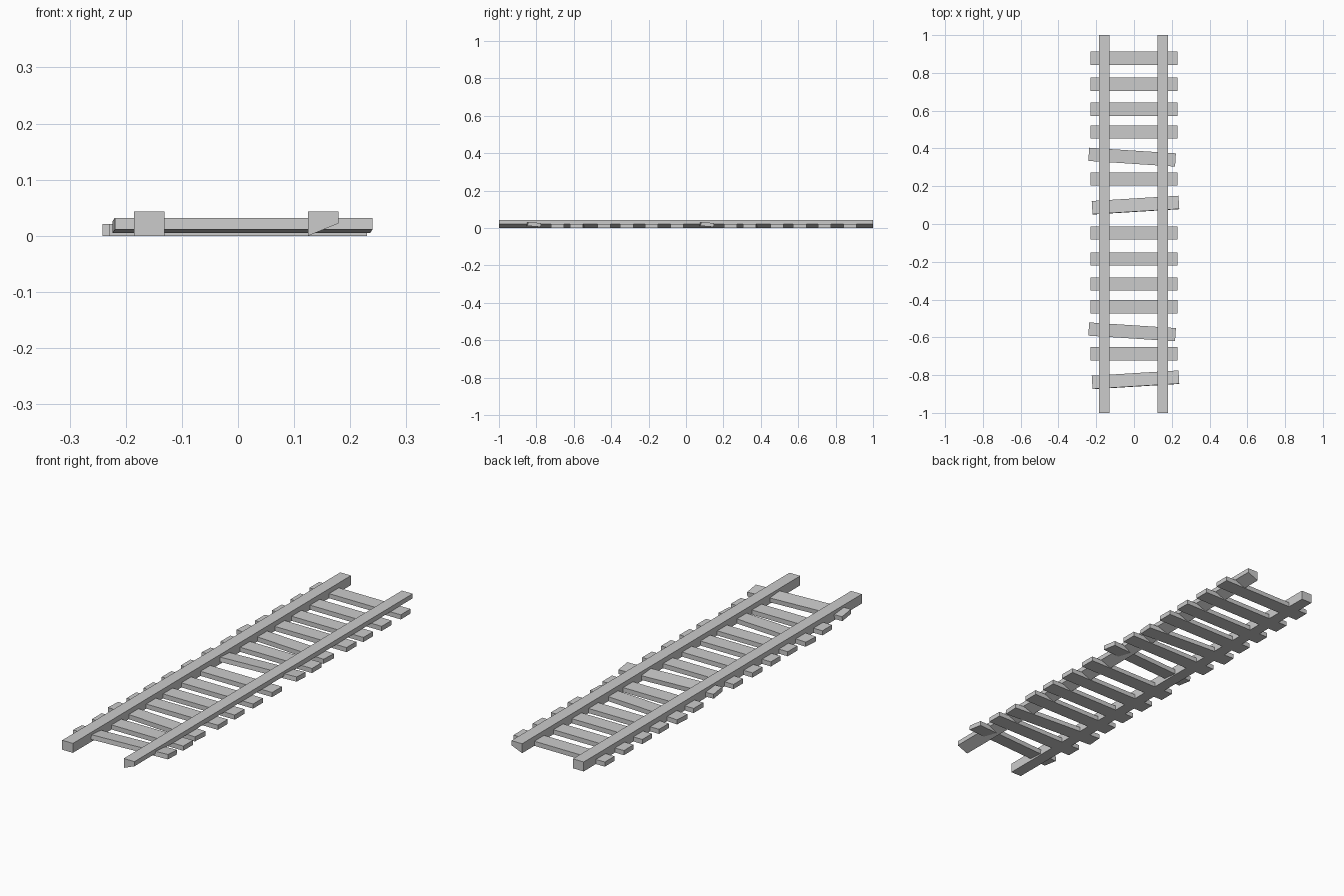
import bpy
from math import radians

if "Cube" in bpy.data.objects:
    bpy.data.objects.remove(bpy.data.objects["Cube"])


def prism(name, profile, y0, y1):
    """Extrude an x-z profile (counter-clockwise from the front) along y."""
    n = len(profile)
    verts = [(x, y, z) for y in (y0, y1) for x, z in profile]
    faces = [tuple(range(n)), tuple(range(2 * n - 1, n - 1, -1))]
    faces += [(i, i + n, (i + 1) % n + n, (i + 1) % n) for i in range(n)]
    mesh = bpy.data.meshes.new(name)
    mesh.from_pydata(verts, [], faces)
    obj = bpy.data.objects.new(name, mesh)
    bpy.context.collection.objects.link(obj)
    return obj


TOP, TIE_H, TIE_W, TIE_L = 0.043, 0.021, 0.07, 0.46

# Rails: left is a full bar, right has a slanted underside
prism("left_rail", [(-0.185, 0), (-0.131, 0), (-0.131, TOP), (-0.185, TOP)], -1, 1)
prism("right_rail", [(0.125, 0), (0.179, 0.022), (0.179, TOP), (0.125, TOP)], -1, 1)

# Ties: seven-tie pattern repeated twice (x, y, z lift, pitch, yaw)
pattern = [
    (0, 0.877, 0, 0, 0),
    (0, 0.740, 0, 0, 0),
    (0, 0.608, 0, 0, 0),
    (0, 0.487, 0, 0, 0),
    (-0.010, 0.354, 0, 0, -3.7),
    (0, 0.238, 0, 0, 0),
    (0.008, 0.100, 0.008, -5, 3.5),
]
h, w, t = TIE_L / 2, TIE_W / 2, TIE_H / 2
for k in range(2):
    for i, (x, y, lift, pitch, yaw) in enumerate(pattern):
        tie = prism(f"tie_{k * 7 + i + 1}", [(-h, -t), (h, -t), (h, t), (-h, t)], -w, w)
        tie.location = (x, y - 0.925 * k, t + lift)
        tie.rotation_euler = (radians(pitch), 0, radians(yaw))
